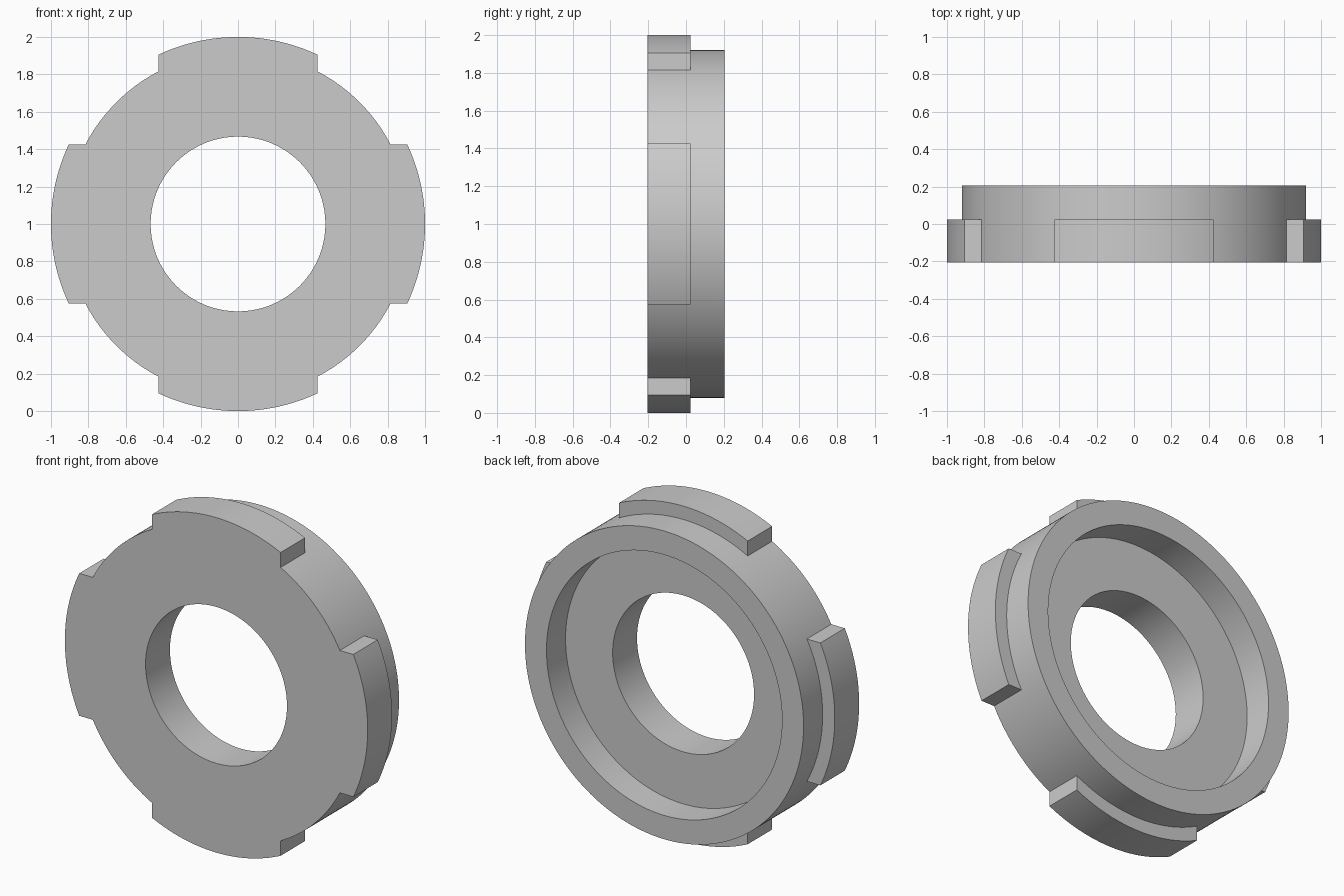
import bpy, bmesh, math

cube = bpy.data.objects.get("Cube")
if cube:
    bpy.data.objects.remove(cube, do_unlink=True)

# Main dimensions
TAB_R, BODY_R, RECESS_R, HOLE_R = 1.0, 0.92, 0.778, 0.467
TAB_HALF = 0.425
FRONT, STEP, BACK = -0.205, 0.025, 0.205
TAB_STEPS, GAP_STEPS = 32, 24

mat = bpy.data.materials.new("plain grey")
mat.use_nodes = True
grey = (0.6, 0.6, 0.6, 1)
mat.diffuse_color = grey
mat.node_tree.nodes["Principled BSDF"].inputs["Base Color"].default_value = grey


def flange_outline():
    """Angle and radius around the rim: four tabs with parallel sides."""
    tip = math.asin(TAB_HALF / TAB_R)
    root = math.asin(TAB_HALF / BODY_R)
    points = []
    for k in range(4):
        mid = k * math.pi / 2
        for i in range(TAB_STEPS + 1):
            points.append((mid - tip + 2 * tip * i / TAB_STEPS, TAB_R))
        gap = math.pi / 2 - 2 * root
        for i in range(GAP_STEPS + 1):
            points.append((mid + root + gap * i / GAP_STEPS, BODY_R))
    return points


outline = flange_outline()
bm = bmesh.new()


def ring(radius, y):
    """Loop of vertices; radius None follows the tabbed outline."""
    loop = []
    for angle, rim in outline:
        r = rim if radius is None else radius
        loop.append(bm.verts.new((r * math.cos(angle), y, 1 + r * math.sin(angle))))
    return loop


# Closed cross-section: front face, tabs, collar, recess, bore
section = [(HOLE_R, FRONT), (None, FRONT), (None, STEP), (BODY_R, STEP),
           (BODY_R, BACK), (RECESS_R, BACK), (RECESS_R, STEP), (HOLE_R, STEP)]
loops = [ring(r, y) for r, y in section]
count = len(outline)
for a, b in zip(loops, loops[1:] + loops[:1]):
    for i in range(count):
        j = (i + 1) % count
        bm.faces.new((a[i], a[j], b[j], b[i]))

# The rim and collar coincide between tabs, so weld them there
bmesh.ops.remove_doubles(bm, verts=bm.verts, dist=1e-5)
bmesh.ops.recalc_face_normals(bm, faces=bm.faces)

mesh = bpy.data.meshes.new("tabbed_ring")
bm.to_mesh(mesh)
bm.free()
mesh.materials.append(mat)
obj = bpy.data.objects.new("tabbed_ring", mesh)
bpy.context.collection.objects.link(obj)

bpy.ops.object.select_all(action='DESELECT')
obj.select_set(True)
bpy.context.view_layer.objects.active = obj
bpy.ops.object.shade_smooth_by_angle(angle=math.radians(30))
